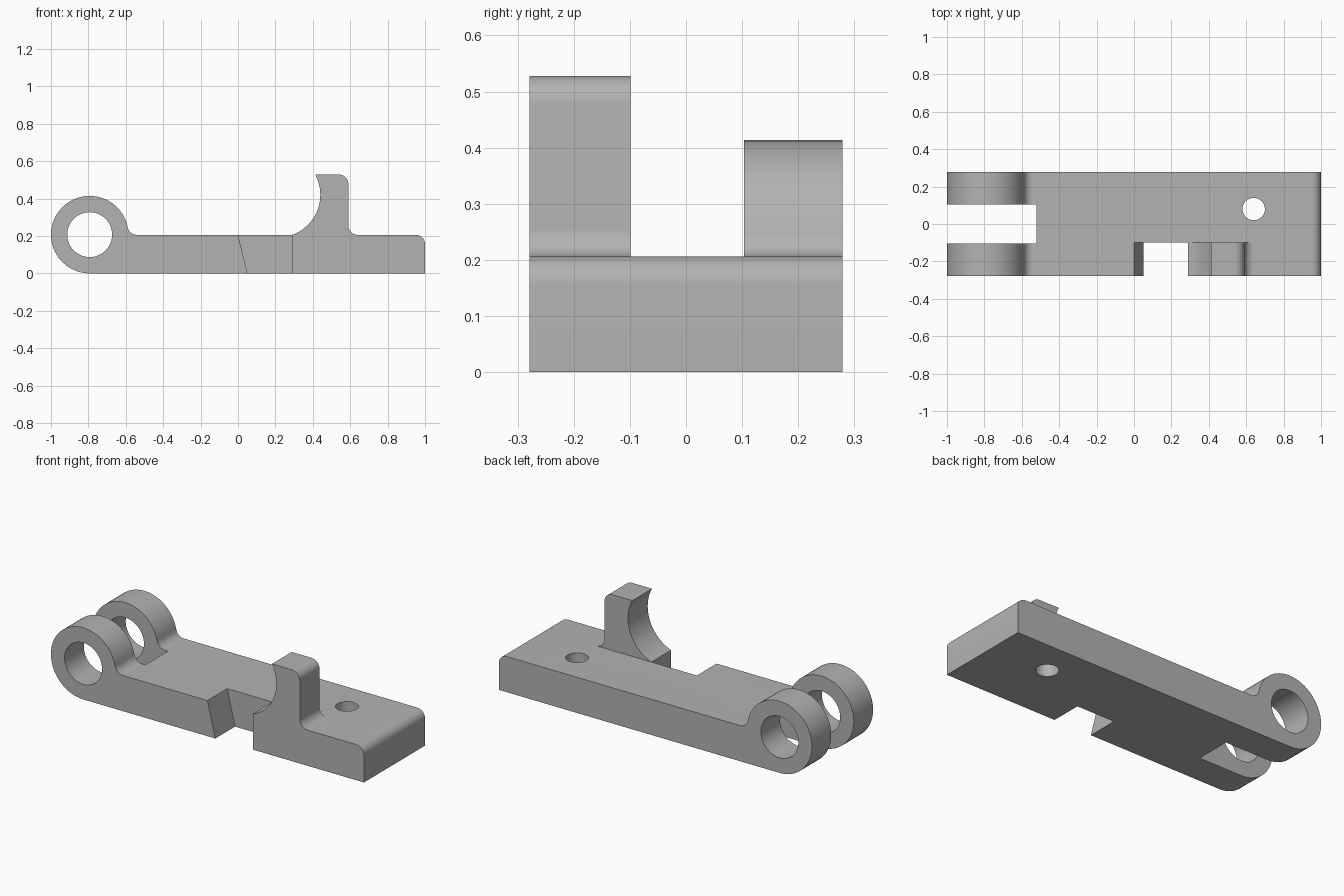
import bpy, bmesh
from math import sin, cos, radians, atan2, degrees, sqrt

if "Cube" in bpy.data.objects:
    bpy.data.objects.remove(bpy.data.objects["Cube"])

# Main dimensions
HALF = 0.279          # half width in y
TOP = 0.206           # plate height
INNER = 0.103         # half width of the clevis slot
R = 0.207             # outer knuckle radius
RX = R - 1            # knuckle centre in x
F = 0.05              # fillet radius

grey = bpy.data.materials.new("plain_grey")
grey.use_nodes = True
grey.diffuse_color = (0.45, 0.45, 0.45, 1)
grey.node_tree.nodes["Principled BSDF"].inputs["Base Color"].default_value = (0.45, 0.45, 0.45, 1)


def arc(cx, cz, r, a0, a1, n=10):
    """Points on an arc, angles in degrees."""
    steps = [radians(a0 + (a1 - a0) * i / n) for i in range(n + 1)]
    return [(cx + r * cos(a), cz + r * sin(a)) for a in steps]


def prism(name, points, low, high, axis="y"):
    """Extrude a closed outline along y (x, z points) or z (x, y points)."""
    place = (lambda p, d: (p[0], d, p[1])) if axis == "y" else (lambda p, d: (p[0], p[1], d))
    bm = bmesh.new()
    base = bm.faces.new([bm.verts.new(place(p, low)) for p in points])
    moved = bmesh.ops.extrude_face_region(bm, geom=[base])["geom"]
    shift = place((0, 0), high - low)
    bmesh.ops.translate(bm, vec=shift, verts=[v for v in moved if isinstance(v, bmesh.types.BMVert)])
    bmesh.ops.recalc_face_normals(bm, faces=bm.faces)
    mesh = bpy.data.meshes.new(name)
    bm.to_mesh(mesh)
    bm.free()
    mesh.materials.append(grey)
    obj = bpy.data.objects.new(name, mesh)
    bpy.context.collection.objects.link(obj)
    return obj


def combine(target, tool, operation):
    """Apply a boolean and remove the tool."""
    mod = target.modifiers.new(operation, "BOOLEAN")
    mod.operation, mod.solver, mod.object = operation, "EXACT", tool
    bpy.ops.object.select_all(action="DESELECT")
    bpy.context.view_layer.objects.active = target
    target.select_set(True)
    bpy.ops.object.modifier_apply(modifier=mod.name)
    bpy.data.objects.remove(tool)


def box(x0, x1, y0, y1):
    return [(x0, y0), (x1, y0), (x1, y1), (x0, y1)]


# Plate with knuckle: side outline, fillet into the knuckle, rounded far end
reach = sqrt((R + F) ** 2 - (TOP + F - R) ** 2)
tangent = degrees(atan2(TOP + F - R, reach))
outline = [(1, 0)] + arc(1 - F, TOP - F, F, 0, 90)
outline += arc(RX + reach, TOP + F, F, 270, 180 + tangent)
outline += arc(RX, R, R, tangent, 270, 48)
body = prism("hinge_plate", outline, -HALF, HALF)

# Hook with a concave inner face and filleted back
hook_outline = [(0.29, 0.1), (0.637, 0.1)]
hook_outline += arc(0.59 + F, TOP + F, F, 270, 180)
hook_outline += arc(0.59 - F, 0.528 - F, F, 0, 90)
hook_outline += arc(0.212, 0.42, 0.228, 28.3, -69.8, 24)
hook = prism("hook", hook_outline, -HALF, -INNER + 0.004)

# Cuts: clevis slot, pin bore, slanted side notch, screw hole
cuts = [
    prism("slot_cutter", box(-1.2, -0.52, -INNER, INNER), -0.1, 0.6, "z"),
    prism("bore_cutter", arc(RX, R, 0.12, 0, 352.5, 47), -0.5, 0.5),
    prism("notch_cutter", [(0.075, -0.1), (0.29, -0.1), (0.29, 0.3), (-0.023, 0.3)], -0.5, -INNER + 0.004),
    prism("screw_hole_cutter", arc(0.64, 0.08, 0.06, 0, 348.75, 31), -0.1, 0.6, "z"),
]
for cutter in cuts:
    combine(body, cutter, "DIFFERENCE")
combine(body, hook, "UNION")

# Smooth the rounded faces, keep hard edges
bpy.ops.object.select_all(action="DESELECT")
body.select_set(True)
bpy.context.view_layer.objects.active = body
bpy.ops.object.shade_smooth_by_angle(angle=radians(25))
